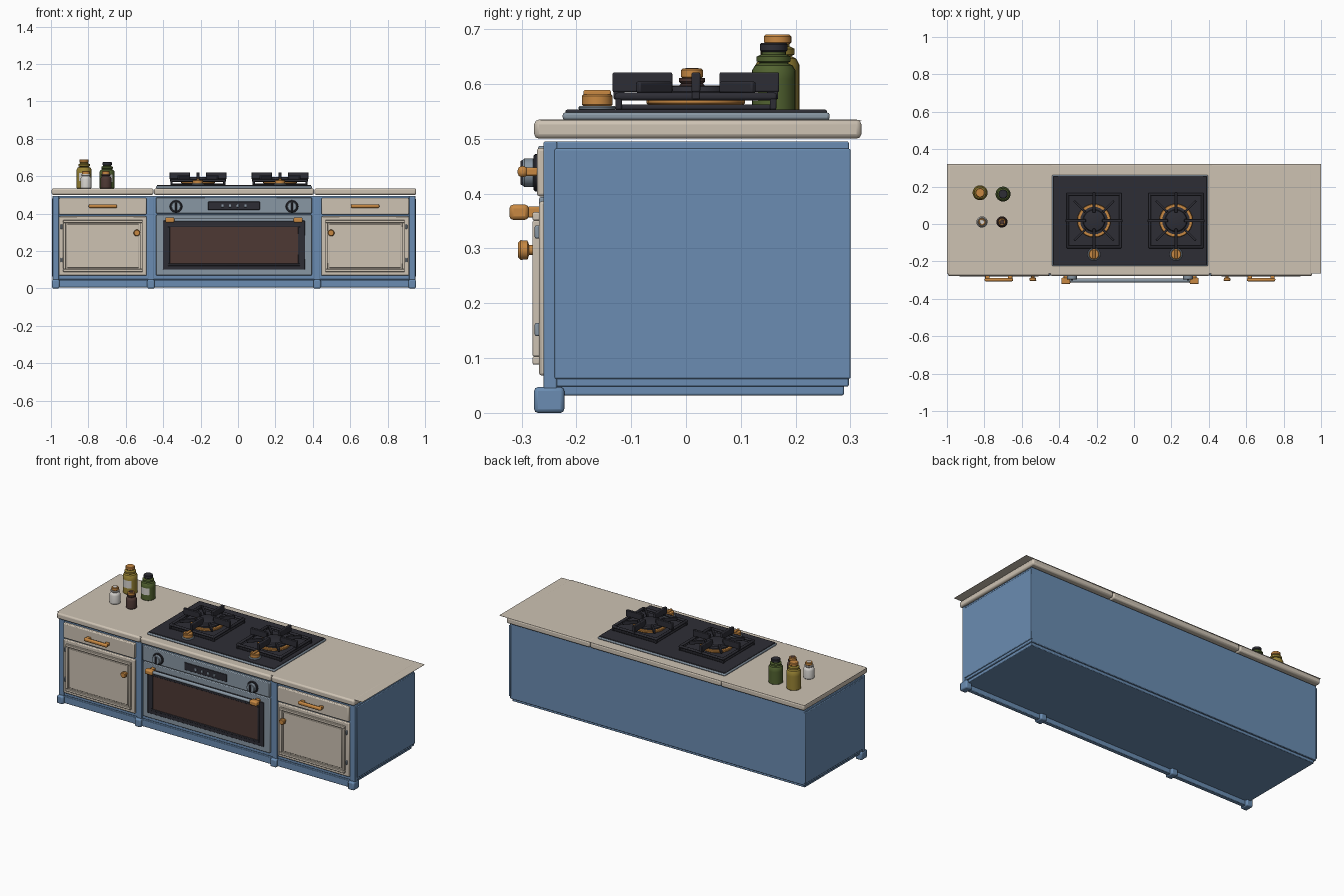
import bpy, bmesh, math
from mathutils import Matrix, Vector

if "Cube" in bpy.data.objects:
    bpy.data.objects.remove(bpy.data.objects["Cube"])

def mat(name, r, g, b):
    m = bpy.data.materials.new(name)
    m.diffuse_color = (r, g, b, 1)
    m.use_nodes = True
    m.node_tree.nodes["Principled BSDF"].inputs["Base Color"].default_value = m.diffuse_color
    return m

BLUE = mat("cabinet blue", .145, .265, .445)
CREAM = mat("cream", .61, .54, .45)
BLACK = mat("charcoal", .027, .027, .036)
BRASS = mat("brass", .58, .25, .055)
STEEL = mat("steel", .25, .31, .37)
BROWN = mat("dark brown", .075, .04, .034)
GREEN = mat("olive green", .085, .125, .03)
YELLOW = mat("mustard", .32, .23, .035)
WHITE = mat("off white", .66, .64, .61)
CX = -.0215  # centre line of the cabinet run

def finish(name, bm, m, bevel=0, seg=2):
    me = bpy.data.meshes.new(name)
    bm.to_mesh(me)
    bm.free()
    ob = bpy.data.objects.new(name, me)
    bpy.context.collection.objects.link(ob)
    me.materials.append(m)
    if bevel:
        b = ob.modifiers.new("bevel", "BEVEL")
        b.width, b.segments, b.limit_method = bevel, seg, 'ANGLE'
    bpy.ops.object.select_all(action='DESELECT')
    ob.select_set(True)
    bpy.context.view_layer.objects.active = ob
    bpy.ops.object.shade_smooth_by_angle(angle=math.radians(35))
    return ob

def box(name, x, y, z, m, bevel=.003, rot=0, pivot=(0, 0)):
    """Box from (min, max) ranges, optionally turned about a vertical pivot."""
    bm = bmesh.new()
    bmesh.ops.create_cube(bm, size=1)
    for v in bm.verts:
        v.co = Vector((sum(x) / 2 + v.co.x * abs(x[1] - x[0]),
                       sum(y) / 2 + v.co.y * abs(y[1] - y[0]),
                       sum(z) / 2 + v.co.z * abs(z[1] - z[0])))
    if rot:
        bmesh.ops.rotate(bm, verts=bm.verts, cent=(*pivot, 0), matrix=Matrix.Rotation(rot, 3, 'Z'))
    return finish(name, bm, m, bevel)

def lathe(name, loc, prof, m, front=False, n=24):
    """Spin (radius, height) points about z, or about -y when front is set."""
    bm = bmesh.new()
    rings = [[bm.verts.new((r * math.cos(2 * math.pi * i / n), r * math.sin(2 * math.pi * i / n), h))
              for i in range(n)] for r, h in prof]
    for a, b in zip(rings, rings[1:]):
        for i in range(n):
            bm.faces.new((a[i], a[(i + 1) % n], b[(i + 1) % n], b[i]))
    bm.faces.new(rings[0][::-1])
    bm.faces.new(rings[-1])
    bmesh.ops.recalc_face_normals(bm, faces=bm.faces)
    if front:
        bmesh.ops.rotate(bm, verts=bm.verts, matrix=Matrix.Rotation(math.pi / 2, 3, 'X'))
    bmesh.ops.translate(bm, verts=bm.verts, vec=loc)
    return finish(name, bm, m)

def disc(name, loc, r, h, m, front=False):
    e = min(.003, h / 3)
    return lathe(name, loc, [(r - e, 0), (r, e), (r, h - e), (r - e, h)], m, front)

def frame(name, x, y, z, w, m):
    """Upright rectangular frame facing the front."""
    box(name + "_bottom", x, y, (z[0], z[0] + w), m)
    box(name + "_top", x, y, (z[1] - w, z[1]), m)
    box(name + "_left", (x[0], x[0] + w), y, (z[0] + w, z[1] - w), m)
    box(name + "_right", (x[1] - w, x[1]), y, (z[0] + w, z[1] - w), m)

# Cabinet body, plinth and worktop
box("cabinet_body", (-.988, .945), (-.255, .297), (.048, .495), BLUE)
box("plinth", (-.98, .937), (-.25, .288), (.032, .05), BLUE)
box("front_rail", (-.985, .942), (-.262, -.238), (.005, .046), BLUE)
for n, x in (("left", (-.996, -.452)), ("middle", (-.449, .406)), ("right", (.409, .953))):
    box(n + "_worktop", x, (-.277, .32), (.5, .535), CREAM, .009)
box("worktop_sheet", (-1, 1), (-.265, .32), (.5335, .5345), CREAM, 0)

# Side cabinets, mirrored about the centre line
for side, s in (("left", -1), ("right", 1)):
    def X(a, b):
        return tuple(sorted((CX + s * a, CX + s * b)))
    box(side + "_side_panel", X(.96, .972), (-.24, .3), (.062, .482), BLUE)
    for n, d in (("outer", .953), ("inner", .444)):
        box(f"{side}_{n}_post", X(d - .017, d + .017), (-.26, -.235), (.04, .495), BLUE)
        box(f"{side}_{n}_foot", X(d - .02, d + .02), (-.277, -.222), (0, .047), BLUE, .007)
    box(side + "_drawer", X(.468, .935), (-.272, -.25), (.395, .483), CREAM, .005)
    box(side + "_drawer_handle", X(.625, .777), (-.307, -.289), (.43, .45), BRASS, .007)
    for d in (.64, .762):
        box(side + "_handle_post", X(d - .012, d + .012), (-.295, -.27), (.432, .448), BRASS, .004)
    box(side + "_door", X(.468, .935), (-.268, -.25), (.068, .386), CREAM, .005)
    frame(side + "_door_frame", X(.488, .913), (-.28, -.266), (.088, .366), .015, CREAM)
    box(side + "_door_panel", X(.51, .891), (-.274, -.266), (.11, .344), CREAM)
    lathe(side + "_door_knob", (CX + s * .519, -.266, .297),
          [(.009, 0), (.009, .02), (.017, .023), (.018, .036), (.014, .04)], BRASS, True)
    for z in (.152, .33):
        box(side + "_hinge", X(.917, .927), (-.276, -.264), (z - .012, z + .012), STEEL)

# Oven front
def O(h):
    return (CX - h, CX + h)
box("control_panel", O(.416), (-.27, -.25), (.4, .487), STEEL, .004)
box("oven_door", O(.416), (-.268, -.25), (.07, .394), STEEL, .004)
box("oven_glass", O(.38), (-.273, -.265), (.1, .362), BLACK)
frame("oven_window_frame", O(.354), (-.277, -.27), (.12, .34), .012, BLACK)
box("oven_window", O(.342), (-.2745, -.27), (.132, .328), BROWN, 0)
box("display", O(.139), (-.275, -.268), (.42, .464), BLACK)
for i in range(4):
    x = CX - .062 + i * .041
    box("display_button", (x - .006, x + .006), (-.278, -.274), (.434, .448), STEEL, .001)
box("oven_handle_bar", O(.335), (-.312, -.292), (.357, .375), STEEL, .007)
for s in (-1, 1):
    a = CX + s * .343
    box("handle_bracket", (a - .024, a + .024), (-.322, -.287), (.352, .38), BRASS, .007)
    box("handle_mount", (a - .012, a + .012), (-.29, -.265), (.356, .376), BRASS)
    k = CX + s * .31
    disc("oven_knob_base", (k, -.268, .438), .034, .01, BLACK, True)
    disc("oven_knob", (k, -.276, .438), .026, .022, STEEL, True)
    box("oven_knob_pointer", (k - .005, k + .005), (-.302, -.29), (.415, .461), BLACK)

# Hob plate
box("hob_rim", (-.438, .395), (-.225, .262), (.534, .548), STEEL, .005)
box("hob_glass", (-.433, .39), (-.22, .257), (.546, .553), BLACK)

# Burners, grates and hob knobs
BY = .018
for side, bx in (("left", -.214), ("right", .2246)):
    box(side + "_drip_tray", (bx - .143, bx + .143), (BY - .143, BY + .143), (.553, .562), BLACK)
    disc(side + "_burner_base", (bx, BY, .56), .07, .014, BLACK)
    disc(side + "_flame_ring", (bx, BY, .562), .09, .013, BRASS)
    lathe(side + "_burner_cap", (bx, BY, .575),
          [(.074, 0), (.074, .008), (.06, .011), (.056, .02), (.05, .022)], BLACK)
    for s in (-1, 1):
        a, b = bx + s * .141, BY + s * .141
        box(side + "_grate_rail", (a - .007, a + .007), (BY - .148, BY + .148), (.57, .584), BLACK, .005)
        box(side + "_grate_rail", (bx - .148, bx + .148), (b - .007, b + .007), (.57, .584), BLACK, .005)
        for t in (-1, 1):
            box(side + "_grate_leg", (a - .006, a + .006), (BY + t * .141 - .006, BY + t * .141 + .006),
                (.553, .575), BLACK)
    for i in range(4):
        box(side + "_grate_arm", (bx + .043, bx + .152), (BY - .008, BY + .008), (.585, .621),
            BLACK, .003, i * math.pi / 2, (bx, BY))
        box(side + "_grate_arm_foot", (bx + .13, bx + .15), (BY - .007, BY + .007), (.572, .59),
            BLACK, .002, i * math.pi / 2, (bx, BY))
        box(side + "_grate_diagonal", (bx + .065, bx + .15), (BY - .006, BY + .006), (.584, .604),
            BLACK, .003, (i + .5) * math.pi / 2, (bx, BY))
    disc(side + "_hob_knob_plate", (bx, -.162, .552), .034, .008, STEEL)
    disc(side + "_hob_knob", (bx, -.162, .559), .028, .022, BRASS)
    box(side + "_hob_knob_grip", (bx - .007, bx + .007), (-.187, -.137), (.578, .589), BRASS)

# Bottles and shakers on the left worktop
def bottle(name, x, y, body, cap, k):
    ob = lathe(name, (x, y, .534), [(.036, 0), (.04, .004), (.04, .035 * k), (.04, .075 * k), (.04, .09 * k),
               (.034, .1 * k), (.025, .104 * k), (.031, .107 * k), (.031, .116 * k), (.022, .12 * k),
               (.022, .13 * k)], body)
    ob.data.materials.append(WHITE)
    for f in ob.data.polygons:  # label on the front of the body
        if f.normal.y < -.75 and .035 * k < f.center.z - .534 < .075 * k:
            f.material_index = 1
    disc(name + "_cap", (x, y, .534 + .124 * k), .025, .017, cap)

bottle("mustard_bottle", -.823, .167, YELLOW, BRASS, 1.12)
bottle("olive_bottle", -.7, .16, GREEN, BLACK, 1.0)
for n, x, m in (("white_shaker", -.813, WHITE), ("brown_shaker", -.706, BROWN)):
    lathe(n, (x, .011, .534), [(.027, 0), (.03, .004), (.03, .05), (.027, .06), (.02, .066), (.024, .07),
                               (.024, .077)], m)
    disc(n + "_cap", (x, .011, .61), .02, .018, BRASS)
    disc(n + "_top", (x, .011, .627), .012, .002, m)
